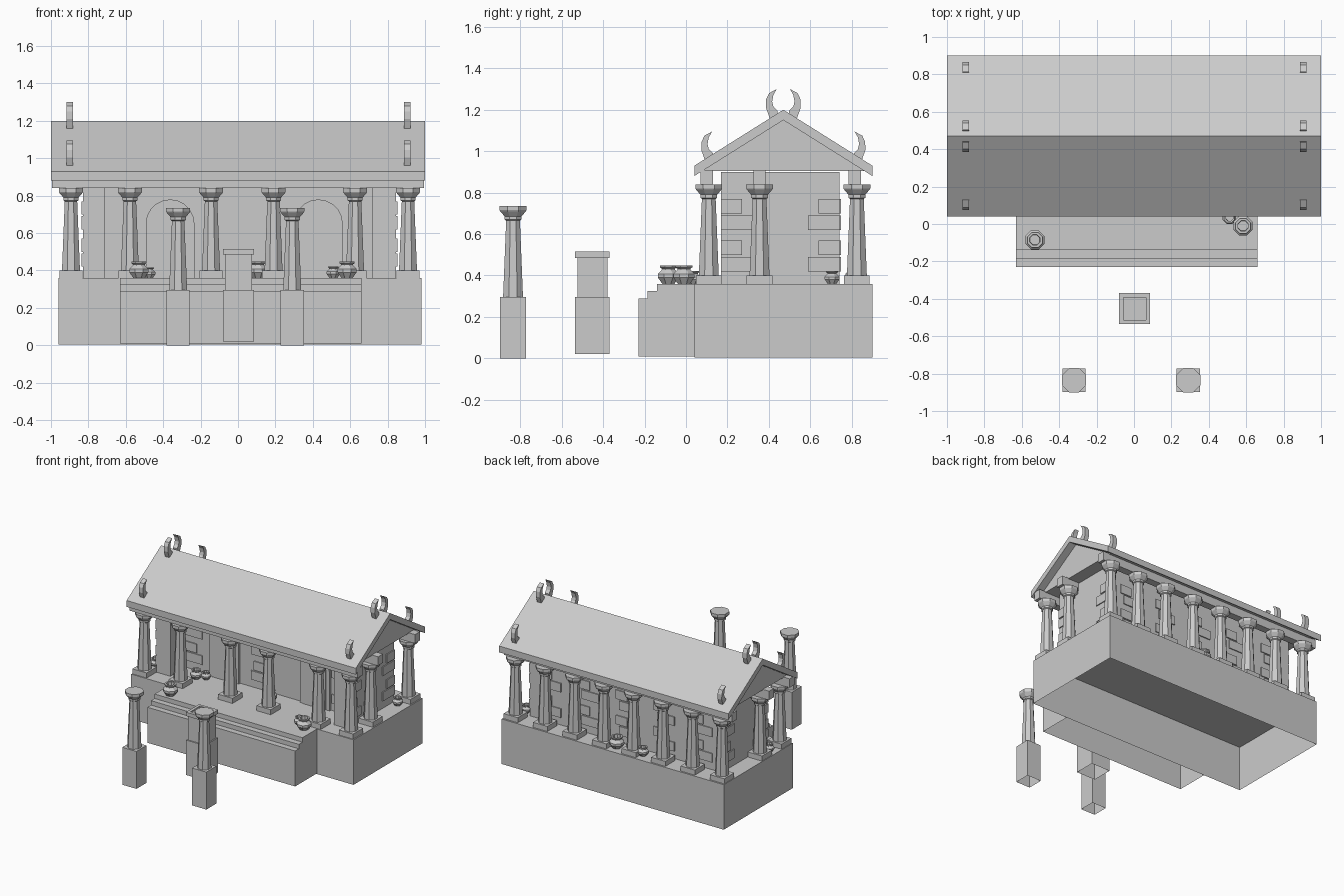
import bpy, bmesh, math
from mathutils import Vector

if "Cube" in bpy.data.objects:
    bpy.data.objects.remove(bpy.data.objects["Cube"], do_unlink=True)

stone = bpy.data.materials.new("pale grey stone")
stone.use_nodes = True
stone.diffuse_color = (0.6, 0.6, 0.6, 1)
stone.node_tree.nodes["Principled BSDF"].inputs["Base Color"].default_value = (0.6, 0.6, 0.6, 1)


def finish(name, bm, keep_bottom=True):
    bmesh.ops.recalc_face_normals(bm, faces=bm.faces)
    if not keep_bottom:
        low = min(v.co.z for v in bm.verts)
        under = [f for f in bm.faces if all(v.co.z < low + 0.001 for v in f.verts)]
        bmesh.ops.delete(bm, geom=under, context='FACES')
    me = bpy.data.meshes.new(name)
    bm.to_mesh(me)
    bm.free()
    me.materials.append(stone)
    ob = bpy.data.objects.new(name, me)
    bpy.context.collection.objects.link(ob)
    return ob


def prism(name, pts, start, end, keep_bottom=True):
    """Extrude an outline of 3D points from offset start to offset end."""
    bm = bmesh.new()
    face = bm.faces.new([bm.verts.new(Vector(p) + Vector(start)) for p in pts])
    out = bmesh.ops.extrude_face_region(bm, geom=[face], use_keep_orig=True)
    move = Vector(end) - Vector(start)
    for v in out["geom"]:
        if isinstance(v, bmesh.types.BMVert):
            v.co += move
    return finish(name, bm, keep_bottom)


def side_profile(name, yz, x0, x1, keep_bottom=True):
    return prism(name, [(0, y, z) for y, z in yz], (x0, 0, 0), (x1, 0, 0), keep_bottom)


def box(name, xr, yr, zr, keep_bottom=True):
    a, b = yr
    c, d = zr
    return side_profile(name, [(a, c), (b, c), (b, d), (a, d)], *xr, keep_bottom)


def block(name, x, y, half, zr, keep_bottom=True):
    return box(name, (x - half, x + half), (y - half, y + half), zr, keep_bottom)


def lathe(name, x, y, z, profile, sides=8):
    """Low-poly turned shape with flat sides facing the axes."""
    bm = bmesh.new()
    rings = []
    for r, h in profile:
        turn = [math.tau * (i + 0.5) / sides for i in range(sides)]
        rings.append([bm.verts.new((x + r * math.cos(t), y + r * math.sin(t), z + h)) for t in turn])
    for lo, hi in zip(rings, rings[1:]):
        for i in range(sides):
            j = (i + 1) % sides
            bm.faces.new((lo[i], lo[j], hi[j], hi[i]))
    bm.faces.new(rings[0])
    bm.faces.new(rings[-1])
    return finish(name, bm)


# Podium and front steps, open underneath
box("podium", (-0.96, 0.98), (0.04, 0.9), (0.005, 0.36), False)
side_profile("front_steps", [(0.04, 0.01), (-0.23, 0.01), (-0.23, 0.29), (-0.185, 0.29),
                             (-0.185, 0.325), (-0.14, 0.325), (-0.14, 0.36), (0.04, 0.36)],
             -0.63, 0.66, False)

# Columns
COLUMN = [(0.052, 0), (0.036, 0.37), (0.044, 0.375), (0.044, 0.39),
          (0.067, 0.415), (0.07, 0.42), (0.07, 0.44)]


def temple_column(name, x, y):
    block(name + "_plinth", x, y, 0.062, (0.36, 0.4))
    lathe(name, x, y, 0.4, COLUMN)


LEFT, RIGHT = 0.909, -0.893
FRONT_Y, MID_Y, BACK_Y = 0.11, 0.355, 0.825
for x in (RIGHT, -0.578, -0.144, 0.19, 0.626, LEFT):
    temple_column("front_column", x, FRONT_Y)
for x in (RIGHT, LEFT):
    temple_column("side_column", x, MID_Y)
for i in range(8):
    temple_column("back_column", RIGHT + (LEFT - RIGHT) * i / 7, BACK_Y)

# Free-standing columns on pedestals
for x in (-0.32, 0.29):
    block("pedestal", x, -0.835, 0.062, (0, 0.295), False)
    lathe("free_column", x, -0.835, 0.295, COLUMN)

# Altar with a sunken top
box("altar_base", (-0.08, 0.085), (-0.535, -0.37), (0.02, 0.295), False)
box("altar_body", (-0.07, 0.075), (-0.525, -0.38), (0.295, 0.485))
for s in (-1, 1):
    box("altar_rim_side", sorted((0.003 + s * 0.06, 0.003 + s * 0.083)), (-0.535, -0.37), (0.485, 0.515))
    box("altar_rim_end", (-0.057, 0.063), sorted((-0.4525 + s * 0.06, -0.4525 + s * 0.083)), (0.485, 0.515))
box("altar_bowl", (-0.057, 0.063), (-0.513, -0.392), (0.485, 0.505))

# Inner chamber walls
box("side_wall_right", (-0.83, -0.71), (0.17, 0.74), (0.36, 0.9))
box("side_wall_left", (0.72, 0.845), (0.17, 0.74), (0.36, 0.9))
box("front_wall", (-0.71, 0.72), (0.36, 0.4), (0.36, 0.9))
box("back_wall", (-0.71, 0.72), (0.7, 0.74), (0.36, 0.9))


# Arched doorways: raised frame with a panel
def arch(cx, half, top, bottom=0.36):
    spring = top - half
    curve = [(cx + half * math.cos(math.pi * i / 10), 0, spring + half * math.sin(math.pi * i / 10))
             for i in range(11)]
    return [(cx + half, 0, bottom)] + curve + [(cx - half, 0, bottom)]


for cx in (-0.363, 0.43):
    prism("door_frame", arch(cx, 0.13, 0.78), (0, 0.342, 0), (0, 0.36, 0))
    prism("door_panel", arch(cx, 0.1, 0.75), (0, 0.335, 0), (0, 0.342, 0))

# Raised wall stones in alternating courses
T = 0.008
for k, z in enumerate((0.42, 0.5, 0.62, 0.7)):
    w = 0.1 if k % 2 else 0.15
    zr = (z, z + 0.07)
    for a, b in ((-0.71, -0.71 + w), (0.72 - w, 0.72), (-0.06 - w / 2, -0.06 + w / 2)):
        box("front_stone", (a, b), (0.36 - T, 0.36), zr)
    for i in range(5):
        a = -0.75 + 0.33 * i + (0.08 if k % 2 else 0)
        box("back_stone", (a, a + w), (0.74, 0.74 + T), zr)
    for a, b in ((0.17, 0.17 + w), (0.74 - w, 0.74)):
        box("left_stone", (0.845, 0.845 + T), (a, b), zr)
        box("right_stone", (-0.83 - T, -0.83), (a, b), zr)

# Beams above the columns, ceiling with gables, and roof
for y in (0.1, MID_Y, BACK_Y - 0.01):
    box("beam", (-0.995, 0.995), (y - 0.03, y + 0.03), (0.84, 0.91))
RIDGE = 0.47
side_profile("gable_block", [(0.08, 0.905), (0.86, 0.905), (RIDGE, 1.155)], -0.94, 0.94)
side_profile("roof", [(0.04, 0.88), (0.04, 0.93), (RIDGE, 1.2), (0.9, 0.93), (0.9, 0.88),
                      (RIDGE, 1.15)], -1, 1)

# Curved horns on the ridge and eaves
HORN = [(-0.01, -0.07), (-0.028, -0.02), (-0.027, 0.02), (-0.013, 0.05), (0.024, 0.07),
        (0.008, 0.042), (0.002, 0.01), (0.008, -0.015), (0.028, -0.035), (0.028, -0.07)]
for x in (-0.9, 0.905):
    for side in (-1, 1):
        for name, reach, z in (("ridge_horn", 0.056, 1.23), ("eave_horn", 0.368, 1.025)):
            side_profile(name, [(RIDGE + side * (reach - y), z + h) for y, h in HORN],
                         x - 0.018, x + 0.018)

# Jars
JAR = [(0.032, 0), (0.055, 0.03), (0.055, 0.048), (0.036, 0.066), (0.034, 0.072),
       (0.044, 0.08), (0.044, 0.088), (0.03, 0.088), (0.028, 0.06)]
for x, y, s in ((-0.53, -0.085, 1), (0.583, -0.01, 1), (0.51, 0.035, 0.7), (-0.54, 0.25, 0.8),
                (-0.475, 0.28, 0.65), (0.107, 0.24, 1), (0.9, 0.705, 0.7), (-0.9, 0.25, 0.7),
                (0.03, 0.82, 1), (-0.2, 0.82, 0.75)):
    lathe("jar", x, y, 0.36, [(r * s, h * s) for r, h in JAR])
